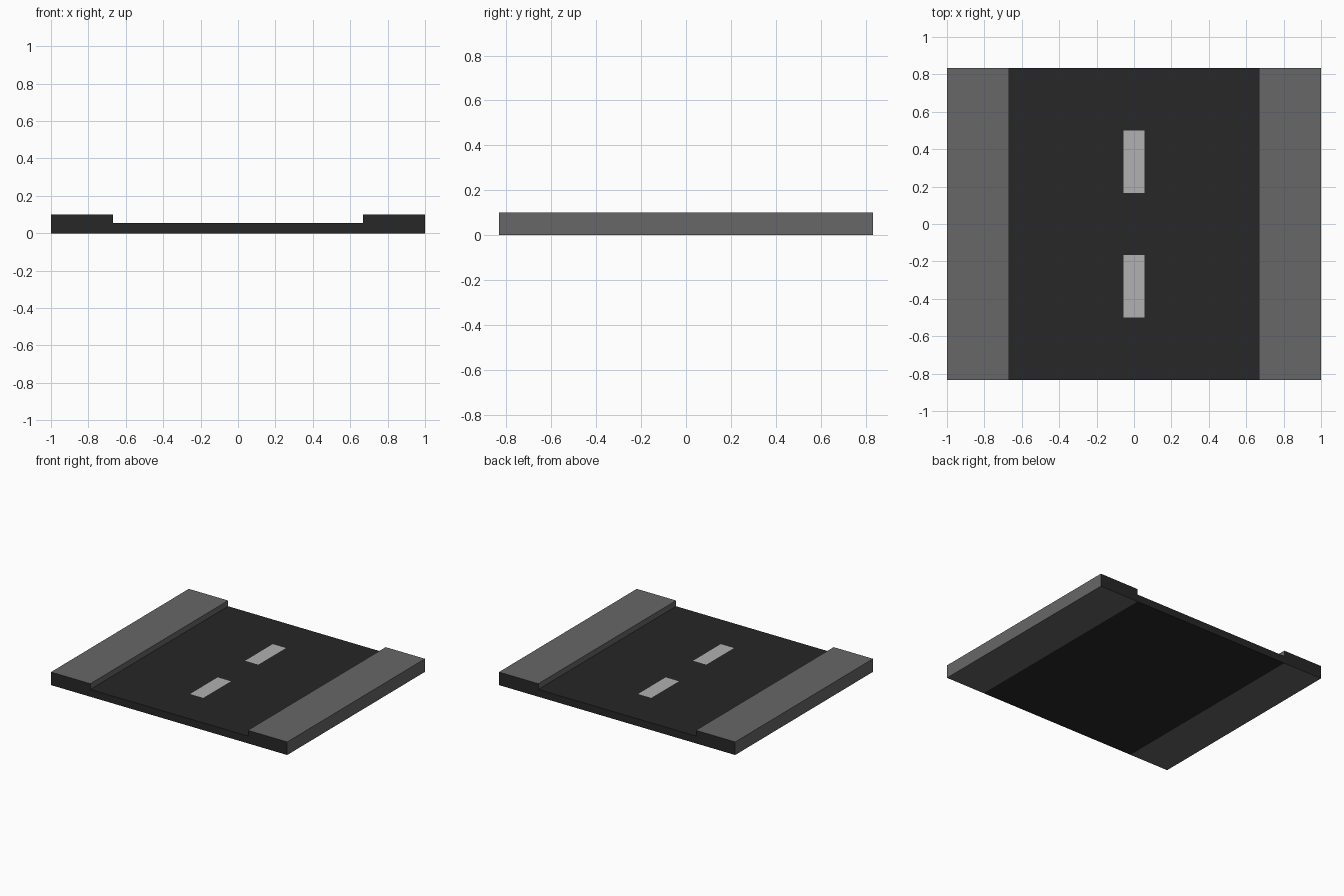
import bpy, bmesh

if "Cube" in bpy.data.objects:
    bpy.data.objects.remove(bpy.data.objects["Cube"])

HALF_LENGTH = 0.833
ROAD_X, EDGE_X = 0.667, 1.0
ROAD_Z, WALK_Z = 0.056, 0.1


def material(name, value):
    mat = bpy.data.materials.new(name)
    mat.diffuse_color = (value, value, value, 1)
    mat.use_nodes = True
    mat.node_tree.nodes["Principled BSDF"].inputs["Base Color"].default_value = mat.diffuse_color
    return mat


asphalt = material("asphalt", 0.02)
concrete = material("concrete", 0.135)
paint = material("paint", 0.44)


def add_object(name, bm, *mats):
    mesh = bpy.data.meshes.new(name)
    bm.to_mesh(mesh)
    bm.free()
    for mat in mats:
        mesh.materials.append(mat)
    obj = bpy.data.objects.new(name, mesh)
    bpy.context.collection.objects.link(obj)
    return obj


def extrude_section(name, profile, hidden_edges, surface):
    """Run an x-z profile (counter-clockwise from the front) along y, with asphalt end caps.
    Edges buried against a neighbouring part get no wall."""
    bm = bmesh.new()
    front, back = ([bm.verts.new((x, y, z)) for x, z in profile]
                   for y in (-HALF_LENGTH, HALF_LENGTH))
    for i in range(len(profile)):
        if i not in hidden_edges:
            j = (i + 1) % len(profile)
            bm.faces.new((front[i], back[i], back[j], front[j]))
    for cap in (front, back[::-1]):
        bm.faces.new(cap).material_index = 1
    return add_object(name, bm, surface, asphalt)


# Road slab between the sidewalks
extrude_section("road",
                [(-ROAD_X, 0), (ROAD_X, 0), (ROAD_X, ROAD_Z), (-ROAD_X, ROAD_Z)],
                {1, 3}, asphalt)

# Raised sidewalks, mirrored to both sides
sidewalks = extrude_section("sidewalks",
                            [(ROAD_X, 0), (EDGE_X, 0), (EDGE_X, WALK_Z),
                             (ROAD_X, WALK_Z), (ROAD_X, ROAD_Z)],
                            {4}, concrete)
mirror = sidewalks.modifiers.new("Mirror", 'MIRROR')
mirror.use_axis[0] = True

# Painted centre-line dashes
for name, y in (("front_lane_dash", -0.333), ("back_lane_dash", 0.333)):
    bm = bmesh.new()
    bmesh.ops.create_grid(bm, x_segments=1, y_segments=1, size=1)
    bmesh.ops.scale(bm, vec=(0.056, 0.167, 1), verts=bm.verts)
    dash = add_object(name, bm, paint)
    dash.location = (0, y, ROAD_Z + 0.001)
